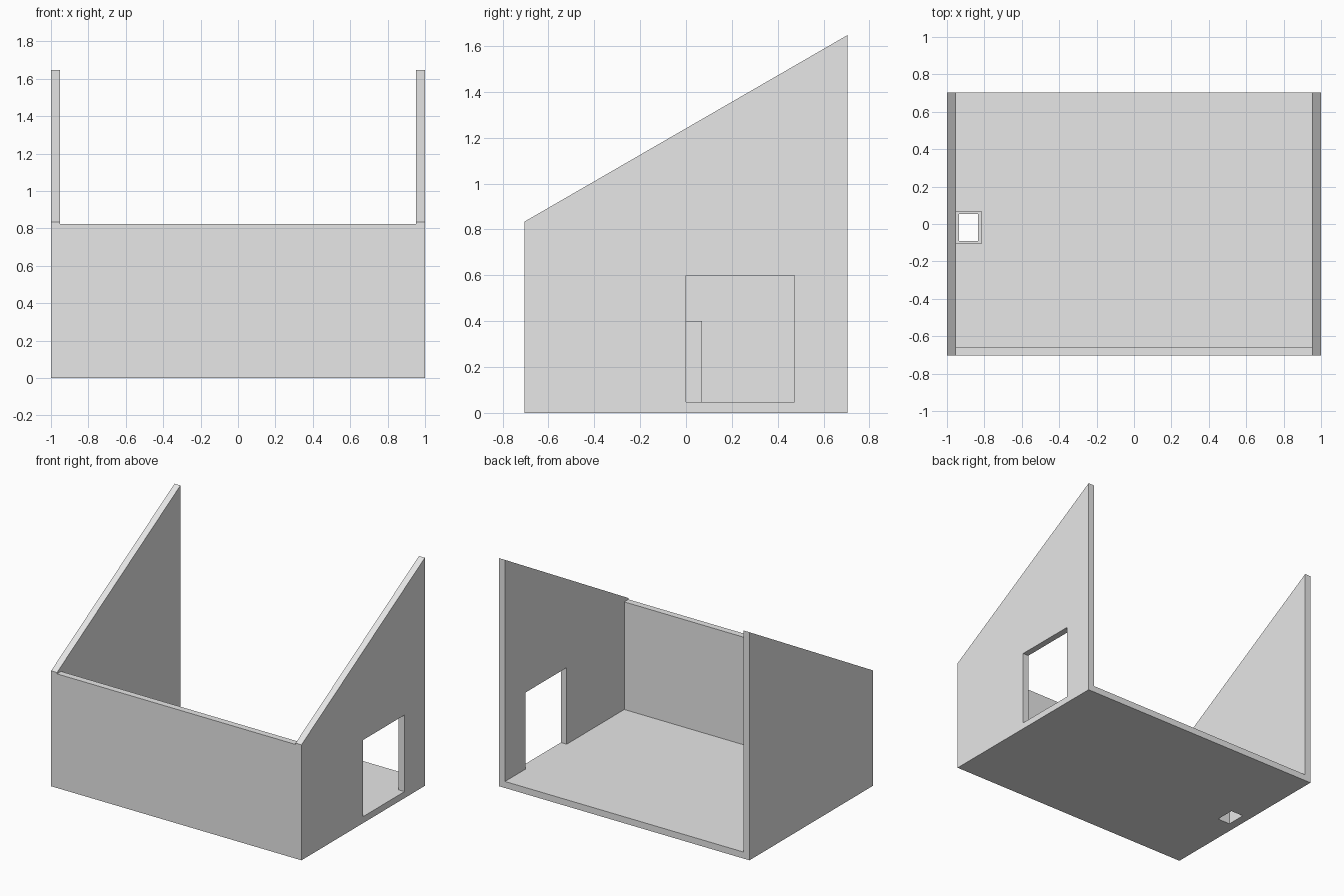
import bpy
import bmesh

cube = bpy.data.objects.get("Cube")
if cube:
    bpy.data.objects.remove(cube, do_unlink=True)

GREY = (0.8, 0.8, 0.8, 1.0)
grey = bpy.data.materials.new("plain grey")
grey.use_nodes = True
grey.diffuse_color = GREY
grey.node_tree.nodes["Principled BSDF"].inputs["Base Color"].default_value = GREY

# Overall dimensions
W, D = 1.0, 0.704          # half width, half depth
T = 0.047                  # wall and floor thickness
LOW, HIGH = 0.834, 1.647   # side wall heights at front and back


def prism(name, profile, x0, x1):
    """Extrude a (y, z) profile from x0 to x1."""
    bm = bmesh.new()
    face = bm.faces.new([bm.verts.new((x0, y, z)) for y, z in profile])
    new = bmesh.ops.extrude_face_region(bm, geom=[face])["geom"]
    verts = [v for v in new if isinstance(v, bmesh.types.BMVert)]
    bmesh.ops.translate(bm, verts=verts, vec=(x1 - x0, 0, 0))
    bmesh.ops.recalc_face_normals(bm, faces=bm.faces)
    mesh = bpy.data.meshes.new(name)
    bm.to_mesh(mesh)
    bm.free()
    mesh.materials.append(grey)
    obj = bpy.data.objects.new(name, mesh)
    bpy.context.collection.objects.link(obj)
    return obj


def box(name, x0, x1, y0, y1, z0, z1):
    return prism(name, [(y0, z0), (y1, z0), (y1, z1), (y0, z1)], x0, x1)


def cut(obj, cutter):
    mod = obj.modifiers.new("opening", "BOOLEAN")
    mod.operation = "DIFFERENCE"
    mod.solver = "EXACT"
    mod.object = cutter
    cutter.hide_render = True
    cutter.hide_viewport = True


# Sloping side walls, floor and low front wall
slope = [(-D, 0), (D, 0), (D, HIGH), (-D, LOW)]
left_wall = prism("left_wall", slope, W - T, W)
prism("right_wall", slope, -W, -W + T)
floor = box("floor", -W + T, W - T, -D, D, 0, T)
box("front_wall", -W + T, W - T, -D, -D + T, T, 0.824)

# Doorway in the left wall
cut(left_wall, box("doorway_cutter", W - 0.2, W + 0.2, 0, 0.472, T, 0.6))

# Hollow shaft against the right wall, open through the floor
shaft = box("shaft", -W + T, -0.816, -0.108, 0.07, T, 0.4)
opening = box("shaft_cutter", -0.936, -0.834, -0.09, 0.053, -0.2, 0.6)
for part in (shaft, floor):
    cut(part, opening)
